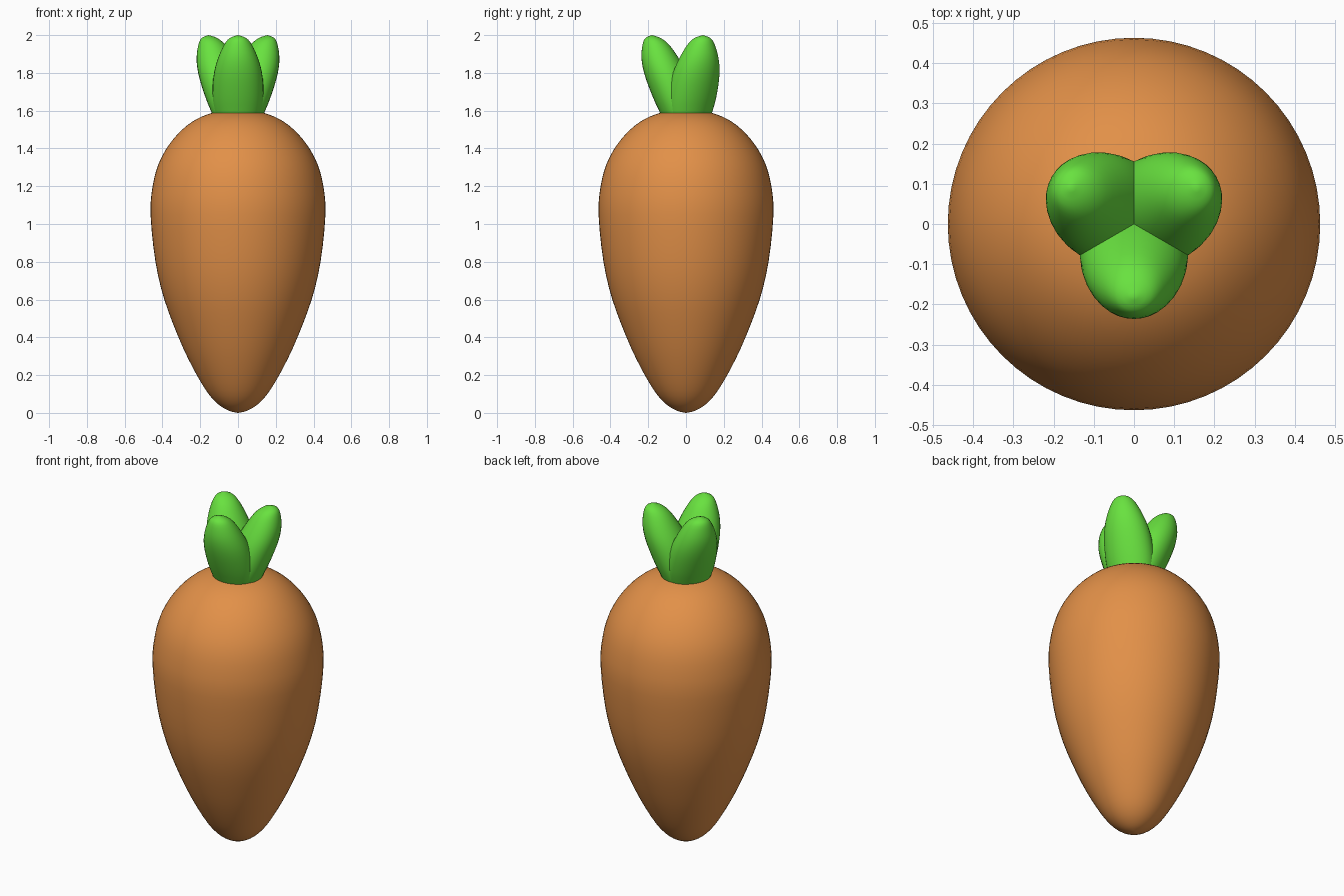
import bpy, bmesh, math
from mathutils import Vector, Matrix

if "Cube" in bpy.data.objects:
    bpy.data.objects.remove(bpy.data.objects["Cube"])


def material(name, color):
    m = bpy.data.materials.new(name)
    m.diffuse_color = (*color, 1)
    m.use_nodes = True
    m.node_tree.nodes["Principled BSDF"].inputs["Base Color"].default_value = m.diffuse_color
    return m


def smooth_rows(rows, steps):
    # Catmull-Rom interpolation through the given cross-sections
    pts = [Vector(r) for r in rows]
    out = []
    for i in range(len(pts) - 1):
        a, b = pts[max(i - 1, 0)], pts[i]
        c, d = pts[i + 1], pts[min(i + 2, len(pts) - 1)]
        for s in range(steps):
            t = s / steps
            out.append(0.5 * (2 * b + (c - a) * t + (2 * a - 5 * b + 4 * c - d) * t * t
                              + (3 * b - a - 3 * c + d) * t ** 3))
    return out + [pts[-1]]


def loft(name, rows, mat, sides, steps, angle=0.0):
    # rows: z, outer edge, inner edge, half width; the ends are single points
    rows = smooth_rows(rows, steps)
    bm = bmesh.new()
    rings = []
    for z, outer, inner, w in rows[1:-1]:
        mid, half = (outer + inner) / 2, (outer - inner) / 2
        rings.append([bm.verts.new((mid + half * math.cos(a), w * math.sin(a), z))
                      for a in (2 * math.pi * k / sides for k in range(sides))])
    low, high = (bm.verts.new(((r[1] + r[2]) / 2, 0, r[0])) for r in (rows[0], rows[-1]))
    for k in range(sides):
        n = (k + 1) % sides
        for p, q in zip(rings, rings[1:]):
            bm.faces.new((p[k], p[n], q[n], q[k]))
        bm.faces.new((low, rings[0][n], rings[0][k]))
        bm.faces.new((high, rings[-1][k], rings[-1][n]))
    for f in bm.faces:
        f.smooth = True
    bm.transform(Matrix.Rotation(angle, 4, 'Z'))
    mesh = bpy.data.meshes.new(name)
    bm.to_mesh(mesh)
    bm.free()
    mesh.materials.append(mat)
    ob = bpy.data.objects.new(name, mesh)
    bpy.context.collection.objects.link(ob)


orange = material("carrot orange", (0.76, 0.28, 0.065))
green = material("leaf green", (0.14, 0.76, 0.05))

# Root: round tapered body
profile = [(0, 0), (0.012, 0.05), (0.05, 0.11), (0.12, 0.17), (0.25, 0.245), (0.4, 0.315),
           (0.6, 0.39), (0.8, 0.437), (1.05, 0.463), (1.2, 0.452), (1.32, 0.42),
           (1.42, 0.365), (1.5, 0.295), (1.555, 0.22), (1.587, 0.14), (1.598, 0.07), (1.6, 0)]
loft("carrot_root", [(z, r, -r, r) for z, r in profile], orange, 64, 3)

# Leaves: three plump leaves leaning outwards
leaf = [(1.45, 0, 0, 0), (1.48, 0.08, -0.07, 0.09), (1.6, 0.143, -0.07, 0.128),
        (1.7, 0.187, -0.045, 0.135), (1.8, 0.222, -0.005, 0.127), (1.88, 0.236, 0.04, 0.105),
        (1.95, 0.23, 0.09, 0.073), (1.985, 0.214, 0.135, 0.043), (2.0, 0.18, 0.18, 0)]
for i, deg in enumerate((-90, 30, 150)):
    loft(f"leaf_{i + 1}", leaf, green, 32, 3, math.radians(deg))
